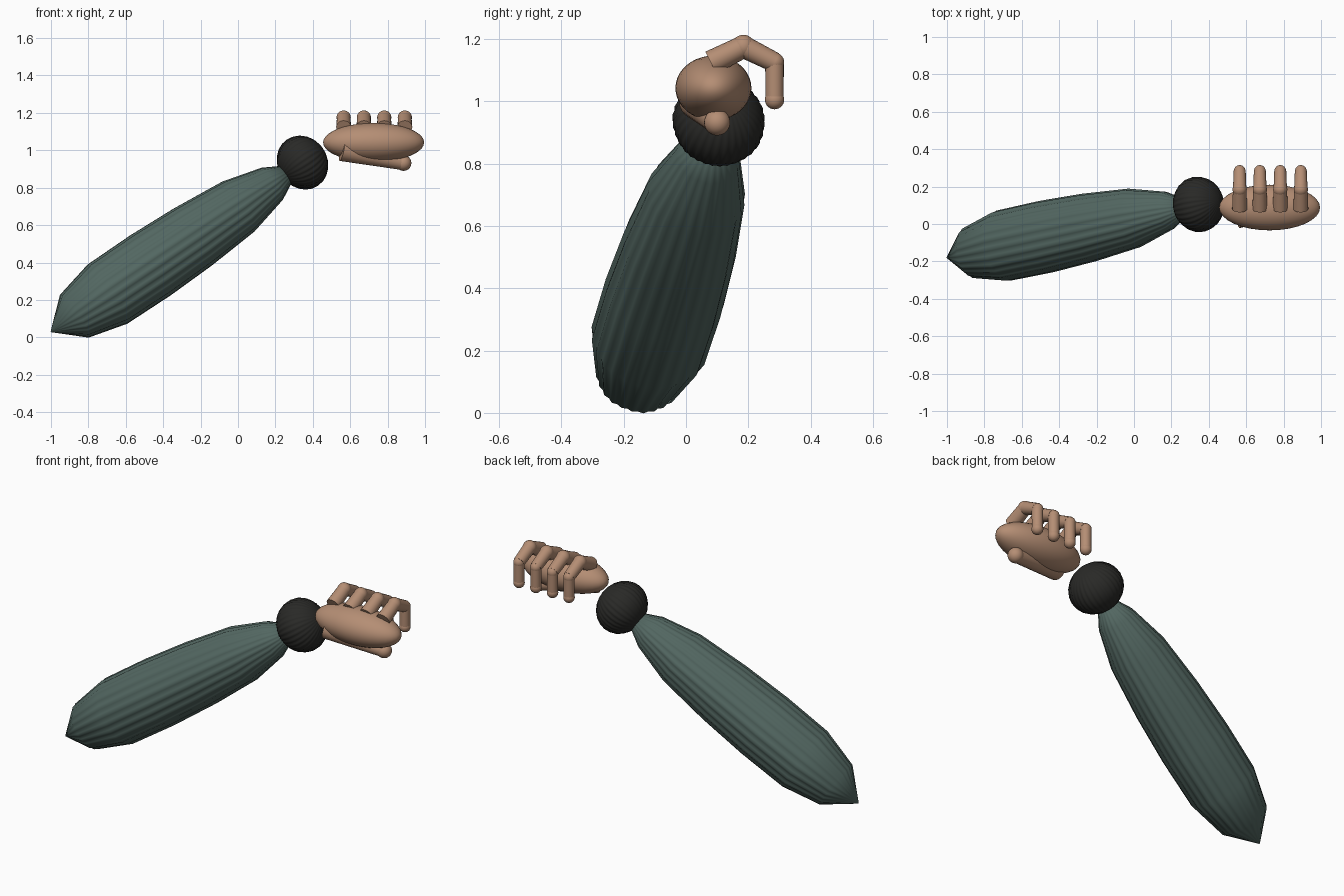
import bpy, bmesh, math
from mathutils import Vector

if "Cube" in bpy.data.objects:
    bpy.data.objects.remove(bpy.data.objects["Cube"])


def material(name, rgb):
    m = bpy.data.materials.new(name)
    m.diffuse_color = (*rgb, 1)
    m.use_nodes = True
    m.node_tree.nodes["Principled BSDF"].inputs["Base Color"].default_value = m.diffuse_color
    return m


CLOTH = material("cloth", (0.085, 0.135, 0.12))
DARK = material("dark_knit", (0.022, 0.022, 0.02))
SKIN = material("skin", (0.46, 0.27, 0.175))


def finish(ob, name, mat):
    ob.name = name
    ob.data.materials.append(mat)
    for p in ob.data.polygons:
        p.use_smooth = True
    return ob


def lathe(name, profile, origin, axis, mat, pleats, depth, segs=96):
    """Revolve (distance, radius) pairs about an axis, with lengthwise pleats."""
    bm = bmesh.new()
    rot = axis.to_track_quat('Z', 'Y')
    rings = []
    for d, r in profile:
        ring = []
        for i in range(segs):
            a = math.tau * i / segs
            rr = r * (1 + depth * math.cos(pleats * a) + 0.4 * depth * math.sin(7 * a))
            ring.append(bm.verts.new(origin + rot @ Vector((rr * math.cos(a), rr * math.sin(a), d))))
        rings.append(ring)
    for lo, hi in zip(rings, rings[1:]):
        for i in range(segs):
            j = (i + 1) % segs
            bm.faces.new((lo[i], lo[j], hi[j], hi[i]))
    bm.faces.new(rings[0][::-1])
    bm.faces.new(rings[-1])
    me = bpy.data.meshes.new(name)
    bm.to_mesh(me)
    bm.free()
    ob = bpy.data.objects.new(name, me)
    bpy.context.collection.objects.link(ob)
    return finish(ob, name, mat)


def ball(name, loc, scale, mat, segs=24, rings=14):
    bpy.ops.mesh.primitive_uv_sphere_add(segments=segs, ring_count=rings, radius=1, location=loc)
    ob = bpy.context.object
    ob.scale = scale
    return finish(ob, name, mat)


def bone(name, a, b, r1, r2, mat):
    """Tapered segment between two points."""
    a, b = Vector(a), Vector(b)
    bpy.ops.mesh.primitive_cone_add(vertices=20, radius1=r1, radius2=r2, depth=(b - a).length,
                                    location=(a + b) / 2)
    ob = bpy.context.object
    ob.rotation_euler = (b - a).to_track_quat('Z', 'Y').to_euler()
    finish(ob, name, mat)
    bpy.ops.object.shade_smooth_by_angle()
    return ob


# Pleated sleeve and knitted cuff share one slanted axis
start = Vector((-1.0, -0.18, 0.03))
axis = Vector((1.27, 0.27, 0.85))
length = axis.length
axis.normalize()
sleeve = [(0, 0.003), (0.10, 0.135), (0.24, 0.187), (0.42, 0.19), (0.60, 0.18),
          (0.79, 0.156), (0.93, 0.102), (1.0, 0.045)]
lathe("sleeve", [(s * length, r) for s, r in sleeve], start, axis, CLOTH, 24, 0.022)

cuff = [(-0.132 * math.cos(math.pi * k / 12), max(0.147 * math.sin(math.pi * k / 12), 0.003))
        for k in range(13)]
lathe("cuff", cuff, Vector((0.345, 0.105, 0.935)), axis, DARK, 32, 0.016, 128)

# Palm
ball("palm", (0.725, 0.088, 1.042), (0.27, 0.122, 0.104), SKIN, 32, 20)

# Thumb tucked under the palm
bone("thumb", (0.555, 0.035, 1.0), (0.885, 0.10, 0.93), 0.058, 0.036, SKIN)
ball("thumb_tip", (0.885, 0.10, 0.932), (0.042,) * 3, SKIN)

# Four curled fingers
for n, x in enumerate((0.565, 0.673, 0.782, 0.892), 1):
    base, knuckle = (x, 0.08, 1.123), (x, 0.184, 1.175)
    middle, tip = (x, 0.284, 1.125), (x, 0.284, 1.005)
    bone(f"finger_{n}_base", base, knuckle, 0.040, 0.036, SKIN)
    ball(f"finger_{n}_knuckle", knuckle, (0.038,) * 3, SKIN)
    bone(f"finger_{n}_middle", knuckle, middle, 0.036, 0.032, SKIN)
    ball(f"finger_{n}_joint", middle, (0.031,) * 3, SKIN)
    bone(f"finger_{n}_end", middle, tip, 0.030, 0.029, SKIN)
    ball(f"finger_{n}_tip", tip, (0.031,) * 3, SKIN)
